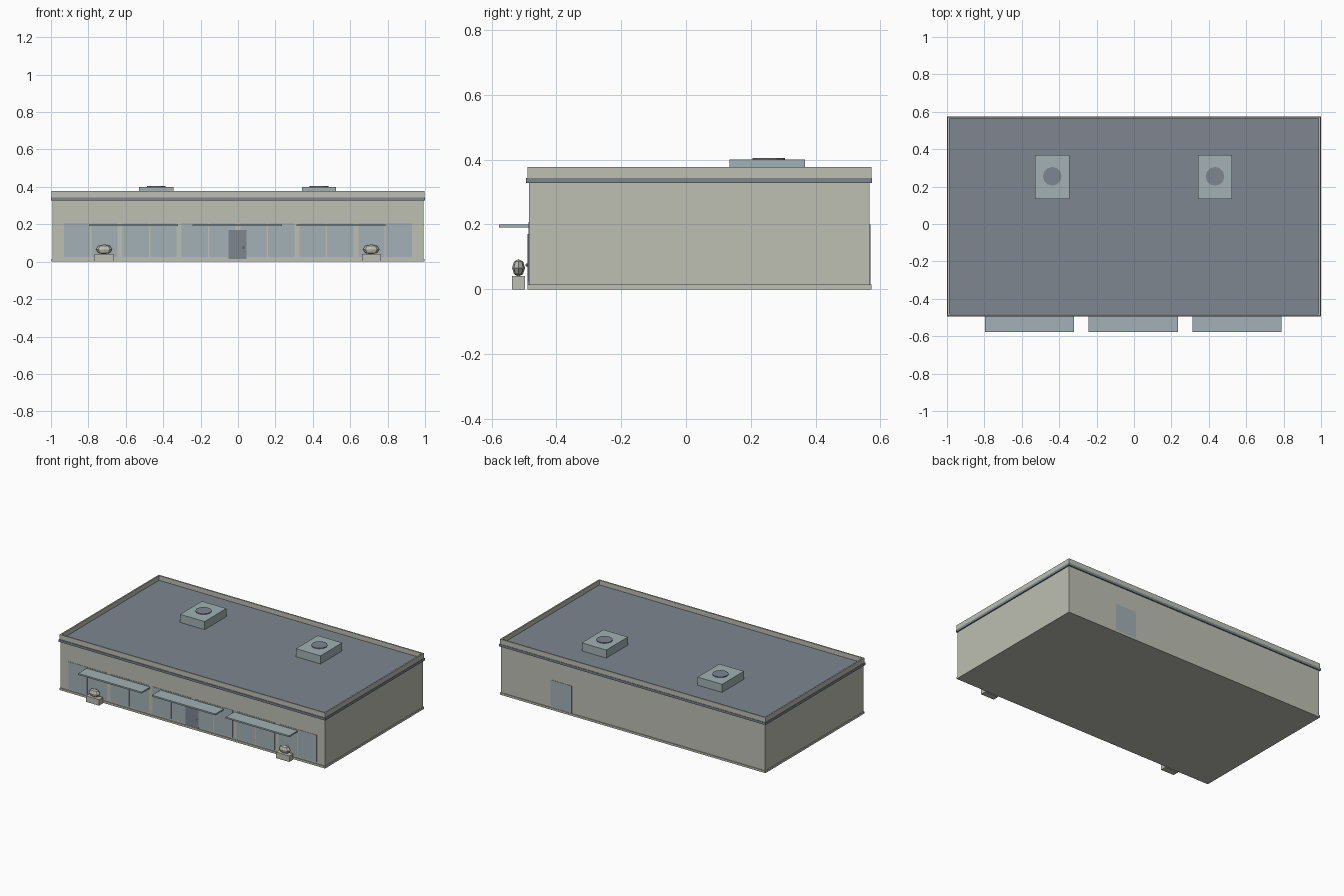
import bpy, bmesh
from mathutils import Matrix, Vector

if "Cube" in bpy.data.objects:
    bpy.data.objects.remove(bpy.data.objects["Cube"], do_unlink=True)


def material(name, rgb):
    m = bpy.data.materials.new(name)
    m.use_nodes = True
    m.diffuse_color = (*rgb, 1)
    m.node_tree.nodes["Principled BSDF"].inputs["Base Color"].default_value = (*rgb, 1)
    return m


WALL = material("warm grey wall", (0.51, 0.52, 0.45))
SLATE = material("slate grey", (0.21, 0.24, 0.28))
GLASS = material("pale blue glass", (0.36, 0.44, 0.46))


def finish(name, bm, *mats):
    bmesh.ops.recalc_face_normals(bm, faces=bm.faces)
    mesh = bpy.data.meshes.new(name)
    bm.to_mesh(mesh)
    bm.free()
    for m in mats:
        mesh.materials.append(m)
    obj = bpy.data.objects.new(name, mesh)
    bpy.context.collection.objects.link(obj)
    return obj


def box_mesh(x, y, z):
    """Box from (min, max) ranges."""
    size = [b - a for a, b in (x, y, z)]
    mid = [(a + b) / 2 for a, b in (x, y, z)]
    bm = bmesh.new()
    bmesh.ops.create_cube(bm, size=1, matrix=Matrix.Translation(mid) @ Matrix.Diagonal((*size, 1)))
    return bm


def box(name, x, y, z, mat):
    return finish(name, box_mesh(x, y, z), mat)


def ball(name, centre, radii, mat):
    bm = bmesh.new()
    bmesh.ops.create_uvsphere(bm, u_segments=8, v_segments=4, radius=1,
                              matrix=Matrix.Translation(centre) @ Matrix.Diagonal((*radii, 1)))
    return finish(name, bm, mat)


FRONT, BACK = -0.485, 0.567

# Main walls, plinth and the dark cornice band
box("walls", (-0.992, 0.992), (FRONT, BACK), (0.002, 0.329), WALL)
box("plinth", (-0.997, 0.997), (FRONT - 0.005, BACK + 0.005), (0, 0.014), WALL)
box("cornice_band", (-1, 1), (-0.494, 0.575), (0.328, 0.344), SLATE)

# Parapet with a sunken roof deck
bm = box_mesh((-0.996, 0.996), (-0.49, 0.572), (0.335, 0.377))
top = max(bm.faces, key=lambda f: f.calc_center_median().z)
bmesh.ops.inset_region(bm, faces=[top], thickness=0.013)
deck = bmesh.ops.extrude_discrete_faces(bm, faces=[top])["faces"][0]
bmesh.ops.translate(bm, verts=deck.verts, vec=Vector((0, 0, -0.032)))
deck.material_index = 1
finish("parapet_and_roof", bm, WALL, SLATE)

# Rooftop cooling units with round fans
for side, cx in (("right", -0.437), ("left", 0.433)):
    box(f"cooling_unit_{side}", (cx - 0.092, cx + 0.092), (0.135, 0.368), (0.34, 0.4), GLASS)
    bm = bmesh.new()
    bmesh.ops.create_cone(bm, cap_ends=True, segments=12, radius1=0.05, radius2=0.05,
                          depth=0.01, matrix=Matrix.Translation((cx, 0.255, 0.4)))
    finish(f"cooling_fan_{side}", bm, SLATE)

# Shop windows: six pairs of panes along the front
for i in range(6):
    centre = (i - 2.5) * 0.315
    for j, s in enumerate((-1, 1)):
        cx = centre + s * 0.074
        box(f"window_pane_{i}_{j}", (cx - 0.07, cx + 0.07),
            (FRONT - 0.002, FRONT + 0.002), (0.024, 0.208), GLASS)

# Front door with handle, and the back door
box("front_door", (-0.05, 0.046), (FRONT - 0.005, FRONT + 0.002), (0.015, 0.17), SLATE)
ball("door_handle", (0.031, FRONT - 0.006, 0.075), (0.005, 0.005, 0.005), WALL)
box("back_door", (0.46, 0.62), (BACK - 0.002, BACK + 0.002), (0.014, 0.2), GLASS)

# Flat awnings over the windows
for i in range(3):
    cx = (i - 1) * 0.554 - 0.004
    box(f"awning_{i}", (cx - 0.238, cx + 0.238), (-0.577, FRONT), (0.19, 0.2), GLASS)

# Planters with clipped faceted bushes
for side, cx in (("right", -0.716), ("left", 0.712)):
    box(f"planter_{side}", (cx - 0.05, cx + 0.05), (-0.538, -0.497), (0, 0.041), WALL)
    ball(f"bush_{side}", (cx, -0.517, 0.066), (0.044, 0.02, 0.027), WALL)
